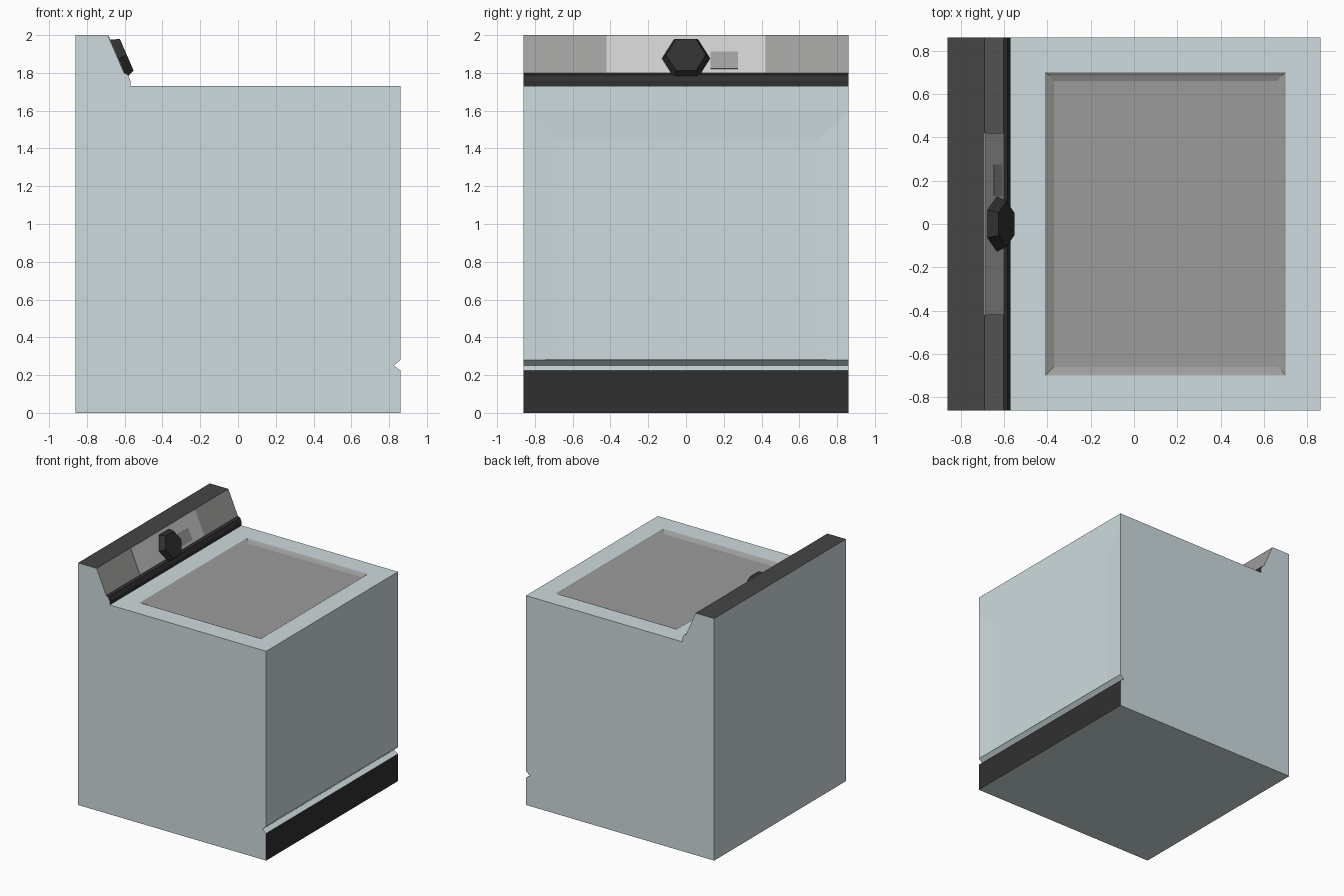
import bpy, bmesh, math
from mathutils import Vector, Matrix

if "Cube" in bpy.data.objects:
    bpy.data.objects.remove(bpy.data.objects["Cube"])


def material(name, rgb):
    m = bpy.data.materials.new(name)
    m.diffuse_color = (*rgb, 1)
    m.use_nodes = True
    m.node_tree.nodes["Principled BSDF"].inputs["Base Color"].default_value = m.diffuse_color
    return m


ENAMEL = material("pale_enamel", (0.62, 0.71, 0.73))
BLACK = material("black_trim", (0.03, 0.03, 0.03))
DARK = material("dark_cap", (0.06, 0.06, 0.06))
GREY = material("grey_panel", (0.34, 0.34, 0.33))
SILVER = material("silver_panel", (0.52, 0.52, 0.51))
GLASS = material("grey_glass", (0.33, 0.33, 0.33))
MATS = [ENAMEL, BLACK, DARK, GREY, SILVER, GLASS]
W = 0.86


def finish(bm, name):
    bmesh.ops.remove_doubles(bm, verts=bm.verts, dist=1e-5)
    me = bpy.data.meshes.new(name)
    bm.to_mesh(me)
    bm.free()
    for m in MATS:
        me.materials.append(m)
    ob = bpy.data.objects.new(name, me)
    bpy.context.collection.objects.link(ob)
    return ob


def face(bm, pts, mat):
    f = bm.faces.new([bm.verts.new(p) for p in pts])
    f.material_index = MATS.index(mat)


def prism(bm, profile, mats, half=W):
    """Extrude an xz profile along y; a None material leaves that side open."""
    n = len(profile)
    for i, mat in enumerate(mats):
        (x0, z0), (x1, z1) = profile[i], profile[(i + 1) % n]
        if mat:
            face(bm, [(x0, -half, z0), (x1, -half, z1), (x1, half, z1), (x0, half, z0)][::-1], mat)
    face(bm, [(x, -half, z) for x, z in profile], ENAMEL)
    face(bm, [(x, half, z) for x, z in reversed(profile)], ENAMEL)


def nested(bm, rings, mats):
    """Quads stepping from ring to ring, closed by a cap on the last one."""
    for a, b, mat in zip(rings, rings[1:], mats):
        for i in range(4):
            j = (i + 1) % 4
            face(bm, [a[i], a[j], b[j], b[i]], mat)
    face(bm, rings[-1], mats[-1])


def rect_z(x0, x1, y0, y1, z):
    return [(x0, y0, z), (x1, y0, z), (x1, y1, z), (x0, y1, z)]


def rect_x(y0, y1, z0, z1, x):
    return [(x, y0, z0), (x, y1, z0), (x, y1, z1), (x, y0, z1)]


# main cabinet with black plinth and groove under the door
bm = bmesh.new()
prism(bm, [(-0.57, 0), (W, 0), (W, 0.225), (0.825, 0.25), (W, 0.28),
           (W, 1.60), (W, 1.73), (-0.57, 1.73)],
      [ENAMEL, BLACK, ENAMEL, ENAMEL, None, ENAMEL, None, None])
# front door with shallow mitred frame
nested(bm, [rect_x(-W, W, 0.28, 1.60, W), rect_x(-0.69, 0.69, 0.282, 1.44, 0.853)],
       [ENAMEL, ENAMEL])
# top rim and sunken glass lid
nested(bm, [rect_z(-0.57, W, -W, W, 1.73), rect_z(-0.41, 0.70, -0.70, 0.70, 1.73),
            rect_z(-0.39, 0.685, -0.68, 0.685, 1.72), rect_z(-0.37, 0.66, -0.66, 0.66, 1.71)],
       [ENAMEL, GREY, GLASS, GLASS])
finish(bm, "cabinet")

# rear housing behind the cabinet
bm = bmesh.new()
prism(bm, [(-W, 0), (-0.57, 0), (-0.57, 1.73), (-W, 1.73)],
      [ENAMEL, None, None, ENAMEL])
finish(bm, "rear_housing")

# sloped control console
bm = bmesh.new()
prism(bm, [(-W, 1.73), (-0.57, 1.73), (-0.57, 1.76), (-0.583, 1.79), (-0.603, 1.80),
           (-0.668, 1.95), (-0.69, 2.0), (-W, 2.0)],
      [None, BLACK, BLACK, BLACK, GREY, GREY, DARK, ENAMEL])
finish(bm, "control_console")

# local frame of the slope: columns are along y, up the slope, outward
up = Vector((-0.065, 0, 0.15)).normalized()
side = Vector((0, 1, 0))
out = side.cross(up)


def on_slope(y, z, lift):
    x = -0.603 - 0.065 * (z - 1.80) / 0.15
    m = Matrix((side, up, out)).transposed().to_4x4()
    m.translation = Vector((x, y, z)) + out * lift
    return m


def plate(name, y0, y1, z0, z1, mat, thick):
    bm = bmesh.new()
    length = (z1 - z0) / up.z
    bmesh.ops.create_cube(bm, size=1, matrix=Matrix.Diagonal((y1 - y0, length, thick, 1)))
    for f in bm.faces:
        f.material_index = MATS.index(mat)
    bm.transform(on_slope((y0 + y1) / 2, (z0 + z1) / 2, 0))
    finish(bm, name)


plate("centre_panel", -0.42, 0.42, 1.802, 1.998, SILVER, 0.006)
plate("display", 0.13, 0.275, 1.82, 1.91, GREY, 0.010)

# six-sided dial
bm = bmesh.new()
bmesh.ops.create_cone(bm, cap_ends=True, segments=6, radius1=0.128, radius2=0.105, depth=0.05,
                      matrix=Matrix.Rotation(math.radians(30), 4, 'Z'))
pts = sorted(math.hypot(v.co.x, v.co.y) and abs(v.co.x) for v in bm.verts)
if pts[-1] < 0.12:  # put the corners on the long (y) axis
    bm.transform(Matrix.Rotation(math.radians(30), 4, 'Z'))
for f in bm.faces:
    f.material_index = MATS.index(BLACK)
bm.transform(on_slope(0, 1.875, 0.026))
finish(bm, "dial")
